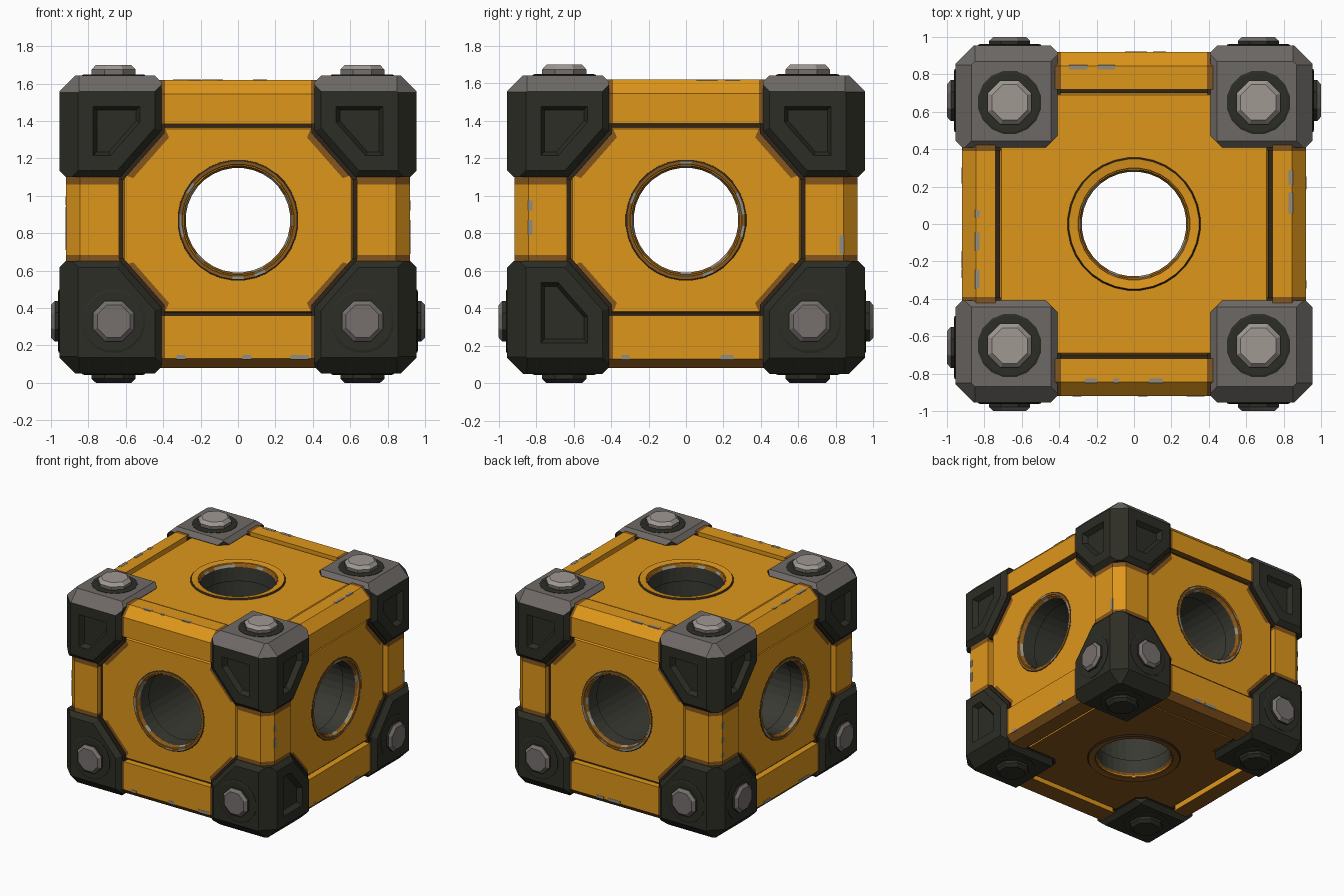
import bpy, bmesh, math, random
from mathutils import Vector

if "Cube" in bpy.data.objects:
    bpy.data.objects.remove(bpy.data.objects["Cube"])

random.seed(4)
COLOURS = {
    "orange_paint": (0.73, 0.305, 0.011),
    "grimy_orange": (0.24, 0.092, 0.012),
    "dark_groove": (0.028, 0.018, 0.009),
    "dark_metal": (0.026, 0.026, 0.019),
    "worn_metal": (0.155, 0.141, 0.133),
    "bolt_top": (0.35, 0.315, 0.29),
    "bolt_side": (0.18, 0.162, 0.155),
    "inner_metal": (0.042, 0.042, 0.033),
    "bare_chip": (0.28, 0.26, 0.23),
}
MATS = {}
for key, c in COLOURS.items():
    MATS[key] = bpy.data.materials.new(key)
    MATS[key].diffuse_color = (*c, 1)

ZC = 0.85      # middle height of the block
HZ = 0.87      # height of the side holes


def finish(bm, name, rule):
    """Turn a bmesh into an object, colouring each face by rule(face)."""
    bm.normal_update()
    bmesh.ops.recalc_face_normals(bm, faces=bm.faces)
    bm.normal_update()
    used = []
    for f in bm.faces:
        key = rule(f)
        if key not in used:
            used.append(key)
        f.material_index = used.index(key)
    me = bpy.data.meshes.new(name)
    bm.to_mesh(me)
    bm.free()
    for key in used:
        me.materials.append(MATS[key])
    ob = bpy.data.objects.new(name, me)
    bpy.context.collection.objects.link(ob)
    return ob


def block(lo, hi, cuts=()):
    """Box from lo to hi with planar chamfers given as (normal, amount)."""
    lo, hi = Vector(lo), Vector(hi)
    bm = bmesh.new()
    bmesh.ops.create_cube(bm, size=1)
    for v in bm.verts:
        v.co = [lo[i] + (v.co[i] + 0.5) * (hi[i] - lo[i]) for i in range(3)]
    for n, d in cuts:
        n = Vector(n)
        corner = Vector([hi[i] if n[i] > 0 else lo[i] for i in range(3)])
        bmesh.ops.bisect_plane(bm, geom=bm.verts[:] + bm.edges[:] + bm.faces[:], dist=1e-5,
                               plane_co=corner - n * d / n.dot(n), plane_no=n, clear_outer=True)
        bmesh.ops.holes_fill(bm, edges=[e for e in bm.edges if e.is_boundary], sides=0)
    bm.normal_update()
    bmesh.ops.recalc_face_normals(bm, faces=bm.faces)
    bm.normal_update()
    return bm


def lathe(name, profile, keys, sides, loc, axis, chips=()):
    """Spin (radius, height) points round an axis; keys colour each segment."""
    bm = bmesh.new()
    rot = Vector((0, 0, 1)).rotation_difference(Vector(axis)).to_matrix()
    rings = []
    for r, h in profile:
        ring = []
        for i in range(sides if r else 1):
            t = 2 * math.pi * (i + 0.5) / sides
            ring.append(bm.verts.new(Vector(loc) + rot @ Vector((r * math.cos(t), r * math.sin(t), h))))
        rings.append(ring)
    colour = {}
    for s, (a, b) in enumerate(zip(rings, rings[1:])):
        for i in range(sides):
            j = (i + 1) % sides
            vs = [a[i % len(a)], a[j % len(a)], b[j % len(b)], b[i % len(b)]]
            f = bm.faces.new(list(dict.fromkeys(vs)))
            colour[f] = "bare_chip" if s in chips and random.random() < 0.22 else keys[s]
    return finish(bm, name, lambda f: colour[f])


def drill(ob, axes):
    """Cut round through-holes; radii differ a little so crossing tubes stay clean."""
    for k, ax in enumerate(axes):
        r = 0.291 + 0.006 * k
        cutter = lathe("hole_cutter", [(0, -1.5), (r, -1.5), (r, 1.5), (0, 1.5)],
                       ["inner_metal"] * 3, 32, (0, 0, HZ), ax)
        mod = ob.modifiers.new("hole", 'BOOLEAN')
        mod.operation, mod.solver, mod.object = 'DIFFERENCE', 'EXACT', cutter
        bpy.context.view_layer.objects.active = ob
        bpy.ops.object.modifier_apply(modifier=mod.name)
        bpy.data.objects.remove(cutter)


def paint(f):
    return "grimy_orange" if f.normal.z < -0.6 else "orange_paint"


# Core with three crossing tubes
core = finish(block((-0.87, -0.87, 0.125), (0.87, 0.87, 1.575)), "core", lambda f: "dark_groove")
drill(core, [(1, 0, 0), (0, 1, 0), (0, 0, 1)])
core.data.materials.clear()
for key in ("dark_groove", "inner_metal"):
    core.data.materials.append(MATS[key])
for p in core.data.polygons:
    c = p.center
    outside = max(abs(c.x), abs(c.y)) > 0.86 or c.z < 0.13 or c.z > 1.57
    p.material_index = 0 if outside else 1

# Six face panels with hole rims
for name, d in (("front", (0, -1, 0)), ("back", (0, 1, 0)), ("left", (-1, 0, 0)),
                ("right", (1, 0, 0)), ("top", (0, 0, 1)), ("bottom", (0, 0, -1))):
    n = Vector(d)
    flat = bool(d[2])
    v = Vector((0, 1, 0)) if flat else Vector((0, 0, 1))
    u = v.cross(n)
    mid = Vector((0, 0, ZC if flat else HZ))
    out = 0.755 if flat else 0.895
    hu, hv, cu, cv = (0.72, 0.70, 0.26, 0.26) if flat else (0.615, 0.495, 0.22, 0.25)
    shape = [(hu, hv - cv), (hu - cu, hv), (cu - hu, hv), (-hu, hv - cv),
             (-hu, cv - hv), (cu - hu, -hv), (hu - cu, -hv), (hu, cv - hv)]
    bm = bmesh.new()
    low, mid_ring, top = [[bm.verts.new(mid + u * a * k + v * b * k + n * h) for a, b in shape]
                          for h, k in ((out - 0.1, 1), (out - 0.02, 1), (out, 0.985))]
    for a, b in ((low, mid_ring), (mid_ring, top)):
        for i in range(8):
            bm.faces.new((a[i], a[(i + 1) % 8], b[(i + 1) % 8], b[i]))
    bm.faces.new(low[::-1])
    face = bm.faces.new(top)
    bm.normal_update()
    border = bmesh.ops.inset_region(bm, faces=[face], thickness=0.045, use_even_offset=True)["faces"]

    def panel_colour(f):
        c = f.calc_center_median() - mid
        diagonal = abs(c.dot(u)) > 0.3 and abs(c.dot(v)) > 0.25
        return "grimy_orange" if f in border and diagonal else paint(f)
    panel = finish(bm, name + "_panel", panel_colour)
    drill(panel, [d])
    w = 0.348 if flat else 0.315
    band = "orange_paint" if d[2] > 0 else "grimy_orange"
    rim = [(0.28, -0.14), (0.28, -0.025), (0.30, 0.004), (w, 0.012 if flat else 0.005),
           (w + 0.008, 0.001), (w + 0.014, -0.01)]
    lathe(name + "_hole_rim", rim, ["inner_metal", "grimy_orange", band, "dark_groove", "dark_groove"],
          32, mid + n * out, d, chips=(1,) if flat else (1, 2))


# Twelve edge beams with a chamfered outer edge and grimy ends
def beam(name, lo, hi, chamfer, axis, ends):
    cut = 0.05 if chamfer[2] < 0 else 0.075
    bm = block(lo, hi, [(chamfer, cut)])
    no = Vector([i == axis for i in range(3)])
    for e in ends:
        bmesh.ops.bisect_plane(bm, geom=bm.verts[:] + bm.edges[:] + bm.faces[:], dist=1e-5,
                               plane_co=no * e, plane_no=no)

    def colour(f):
        c = f.calc_center_median()[axis]
        return paint(f) if ends[0] < c < ends[1] else "grimy_orange"
    finish(bm, name, colour)
    # Paint chips: thin bare plates along the chamfer edge
    for _ in range(3):
        a, w = random.uniform(ends[0], ends[1] - 0.1), random.uniform(0.03, 0.1)
        p, q = Vector(lo), Vector(hi)
        p[axis], q[axis] = a, a + w
        face = 2 if chamfer[2] > 0 else 0 if chamfer[0] else 1
        along = next(i for i in range(3) if i != axis and i != face)
        for i, deep in ((face, (-0.004, 0.002)), (along, (-cut - 0.02, 0.004 - cut))):
            edge = hi[i] if chamfer[i] > 0 else lo[i]
            p[i], q[i] = sorted(edge + chamfer[i] * t for t in deep)
        finish(block(p, q), "paint_chip", lambda f: "bare_chip")


def span(s, a, b):
    return (a, b) if s > 0 else (-b, -a)


for s in (-1, 1):
    for up, z in ((1, (1.385, 1.62)), (-1, (0.08, 0.36))):
        tag = "upper" if up > 0 else "lower"
        sx, sy = span(s, 0.74, 0.92), span(s, 0.72, 0.92)
        beam(tag + "_beam_along_x", (-0.45, sy[0], z[0]), (0.45, sy[1], z[1]),
             (0, s, up), 0, (-0.39, 0.39))
        beam(tag + "_beam_along_y", (sx[0], -0.45, z[0]), (sx[1], 0.45, z[1]),
             (s, 0, up), 1, (-0.39, 0.39))
    for t in (-1, 1):
        x, y = span(s, 0.635, 0.92), span(t, 0.635, 0.915)
        beam("upright_beam", (x[0], y[0], 0.6), (x[1], y[1], 1.15), (s, t, 0), 2, (0.685, 1.06))


# Bolts with a dark ring
def bolt(loc, d):
    key = "bolt_top" if d[2] > 0 else "bolt_side" if d[2] == 0 else "dark_metal"
    rise = 0.057 if d[2] > 0 else 0.05 if d[2] < 0 else 0.045
    r = 0.128 if d[2] else 0.118
    lathe("bolt_ring", [(0.172, -0.03), (0.172, 0.003), (0.16, 0.007), (0, 0.007)],
          ["dark_metal"] * 3, 16, loc, d)
    lathe("bolt_head", [(r, -0.03), (r, rise * 0.55), (r * 0.8, rise), (0, rise)],
          ["bolt_side" if d[2] > 0 else "dark_metal", key, key], 8, loc, d)


# Eight corner guards: chamfered blocks with a bolt or a recess on each side
def guard(sx, sy, up, pad):
    w0, w1 = (1.10, 1.643) if up > 0 else (-0.652, -0.05)
    g, k = (0.016, 0.045) if pad else (0, 0)
    e = 0.035
    cuts = [((1, 1, 0), 0.10), ((1, 0, 1), 0.085), ((0, 1, 1), 0.085), ((1, 1, 1), 0.19),
            ((-0.25, 0, -0.22), 0.055), ((0, -0.25, -0.22), 0.055), ((-1, -1, 0), 0.06)]
    if not pad:
        cuts += [((-1, 1, 0), e), ((1, -1, 0), e), ((-1, 0, 1), e), ((0, -1, 1), e),
                 ((1, 0, -1), e), ((0, 1, -1), e),
                 ((-0.25, 0.333, -0.22), 0.0667), ((0.333, -0.25, -0.22), 0.0667)]
    bm = block((0.41 - g, 0.41 - g, w0 - g), (0.955 - k, 0.955 - k, w1 - k), cuts)
    if not pad:
        zb = 0.33
        for axis, d in ((0, Vector((1, 0, 0))), (1, Vector((0, 1, 0)))):
            has_bolt = up < 0 and not (axis == 0 and sx > 0 and sy < 0)
            if has_bolt:
                loc = (0.955 * sx, 0.66 * sy, zb) if axis == 0 else (0.665 * sx, 0.955 * sy, zb)
                bolt(loc, (sx, 0, 0) if axis == 0 else (0, sy, 0))
            else:
                face = max(bm.faces, key=lambda f: f.normal.dot(d) + 0.01 * f.calc_area())
                bmesh.ops.inset_region(bm, faces=[face], thickness=0.08, use_even_offset=True)
                bmesh.ops.inset_region(bm, faces=[face], thickness=0.02, depth=-0.04,
                                       use_even_offset=True)
        bolt((0.665 * sx, 0.65 * sy, w1 * up), (0, 0, up))
    for v in bm.verts:
        v.co = (v.co.x * sx, v.co.y * sy, v.co.z * up)
    if pad:
        finish(bm, "corner_gap", lambda f: "dark_groove")
    else:
        finish(bm, "corner_guard", lambda f: "worn_metal" if f.normal.z > 0.3
               and f.calc_center_median().z > 1.54 else "dark_metal")


for sx in (-1, 1):
    for sy in (-1, 1):
        for up in (-1, 1):
            guard(sx, sy, up, True)
            guard(sx, sy, up, False)

for m in bpy.data.materials:
    if m.users and not m.is_grease_pencil:
        m.use_nodes = True
        m.node_tree.nodes["Principled BSDF"].inputs["Base Color"].default_value = m.diffuse_color
